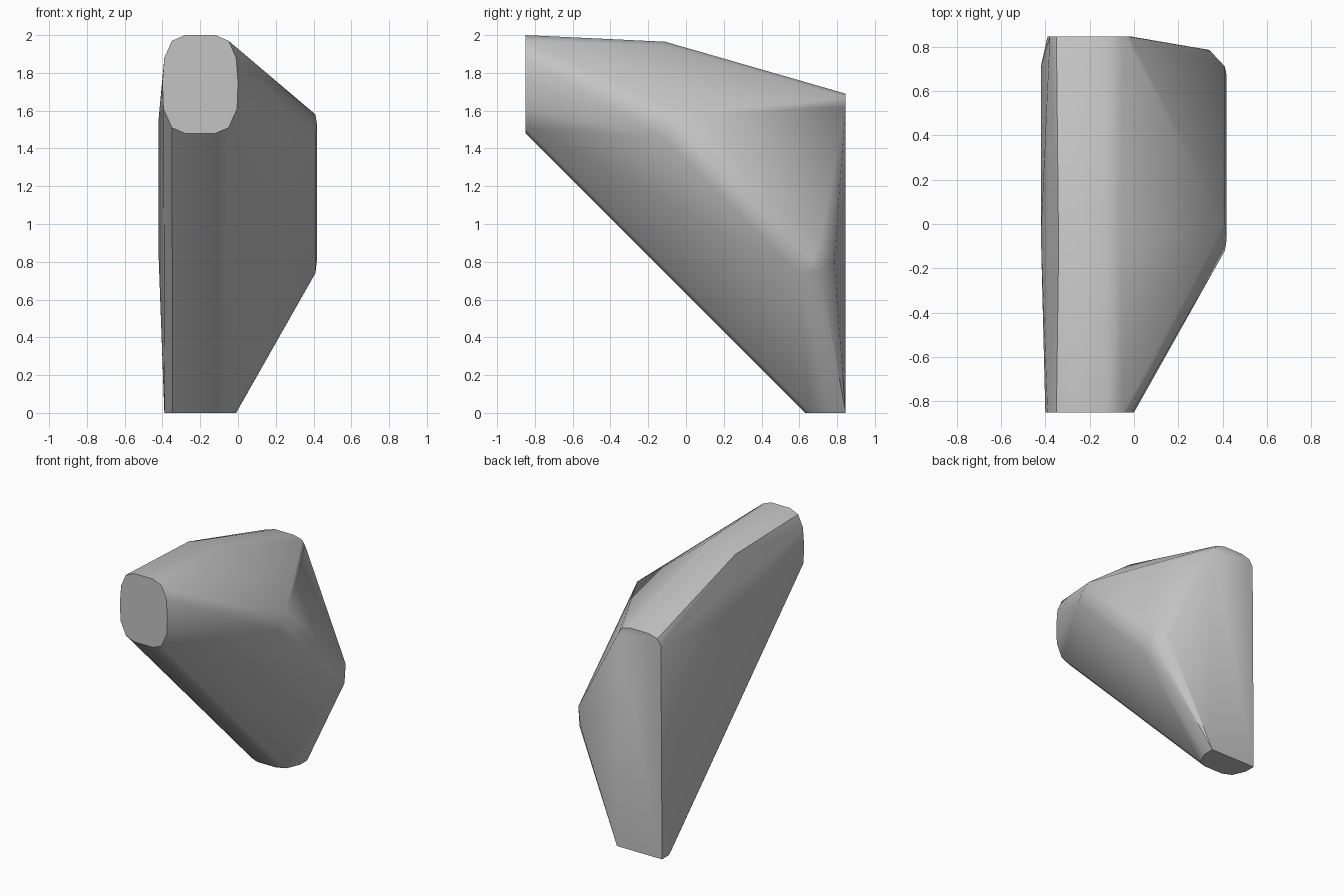
import bpy
import bmesh
import math

default_cube = bpy.data.objects.get("Cube")
if default_cube:
    bpy.data.objects.remove(default_cube, do_unlink=True)

SPINE_X = -0.2     # centre line of the narrow spine
FRONT_Y = -0.85
BACK_Y = 0.845


def make_material(name, color):
    material = bpy.data.materials.new(name)
    material.use_nodes = True
    material.diffuse_color = color
    shader = material.node_tree.nodes["Principled BSDF"]
    shader.inputs["Base Color"].default_value = color
    return material


def both_sides(half_width):
    """Return the x positions either side of the spine."""
    return (SPINE_X - half_width, SPINE_X + half_width)


points = []

# Rounded front cap: half width and height down one side
cap_profile = [(0.08, 2.0), (0.15, 1.97), (0.19, 1.88), (0.2, 1.75),
               (0.195, 1.61), (0.15, 1.51), (0.08, 1.48)]
for half_width, height in cap_profile:
    points += [(x, FRONT_Y, height) for x in both_sides(half_width)]

# Small foot: the lower cap edge carried down the sloping underside
for half_width, height in cap_profile[-3:]:
    points += [(x, height + FRONT_Y, 0) for x in both_sides(half_width * 0.97)]
points += [(x, BACK_Y, 0) for x in both_sides(0.19)]

# Bend along the top, then the arched top edge of the back
for half_width, height in [(0.08, 1.965), (0.14, 1.945)]:
    points += [(x, -0.11, height) for x in both_sides(half_width)]
for half_width, height in [(0.08, 1.69), (0.15, 1.67), (0.18, 1.62)]:
    points += [(x, BACK_Y, height) for x in both_sides(half_width)]

# Wide diagonal ridge on the left
points += [(0.41, -0.12, 1.46), (0.418, -0.07, 1.53), (0.41, 0, 1.58),
           (0.41, 0.6, 0.74), (0.418, 0.67, 0.81), (0.41, 0.71, 0.9),
           (0.4, 0.71, 0.75), (0.34, 0.785, 0.8)]

# Shallow diagonal bulge on the right
points += [(-0.42, -0.05, 1.56), (-0.42, 0.71, 0.82)]

# Wrap the points in one convex skin
bm = bmesh.new()
vertices = [bm.verts.new(point) for point in points]
hull = bmesh.ops.convex_hull(bm, input=vertices)
loose = [vertex for vertex in bm.verts if not vertex.link_faces]
bmesh.ops.delete(bm, geom=loose, context="VERTS")
bmesh.ops.dissolve_limit(bm, angle_limit=math.radians(1),
                         verts=bm.verts[:], edges=bm.edges[:])
bmesh.ops.recalc_face_normals(bm, faces=bm.faces[:])

mesh = bpy.data.meshes.new("faceted_body")
bm.to_mesh(mesh)
bm.free()
mesh.materials.append(make_material("plain grey", (0.55, 0.55, 0.55, 1)))

body = bpy.data.objects.new("faceted_body", mesh)
bpy.context.collection.objects.link(body)
bpy.ops.object.select_all(action="DESELECT")
body.select_set(True)
bpy.context.view_layer.objects.active = body
bpy.ops.object.shade_smooth_by_angle(angle=math.radians(32))
